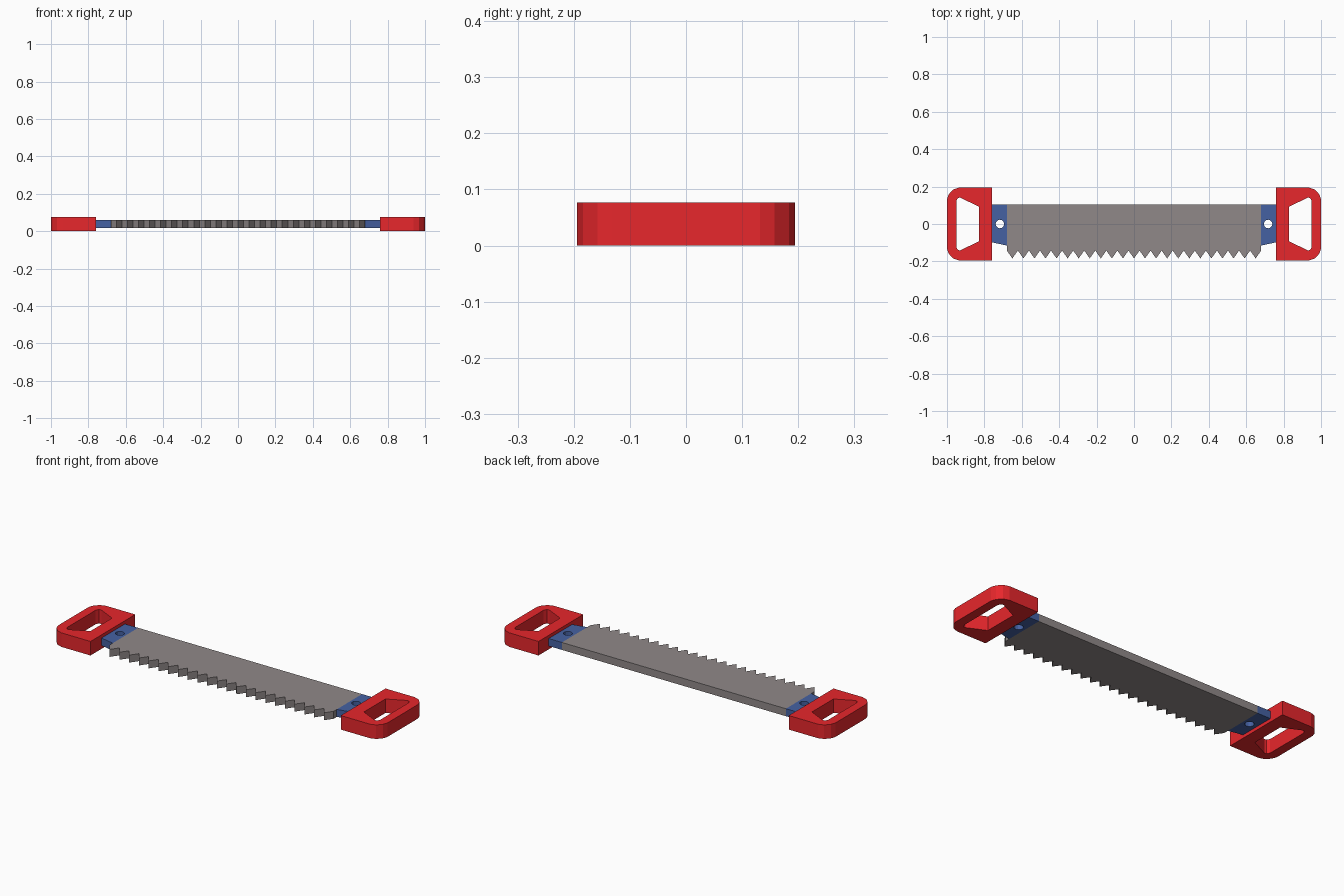
import bpy
import math

if "Cube" in bpy.data.objects:
    bpy.data.objects.remove(bpy.data.objects["Cube"])


def material(name, color):
    mat = bpy.data.materials.new(name)
    mat.diffuse_color = (*color, 1)
    mat.use_nodes = True
    mat.node_tree.nodes["Principled BSDF"].inputs["Base Color"].default_value = mat.diffuse_color
    return mat


def plate(name, loops, z0, z1, mat):
    """Extruded flat plate; the first loop is the outline, others are holes."""
    curve = bpy.data.curves.new(name + "_profile", 'CURVE')
    curve.dimensions = '2D'
    curve.fill_mode = 'BOTH'
    curve.extrude = (z1 - z0) / 2
    for loop in loops:
        spline = curve.splines.new('POLY')
        spline.points.add(len(loop) - 1)
        for point, (x, y) in zip(spline.points, loop):
            point.co = (x, y, 0, 1)
        spline.use_cyclic_u = True
    temp = bpy.data.objects.new(name + "_temp", curve)
    bpy.context.collection.objects.link(temp)
    bpy.context.view_layer.update()
    deps = bpy.context.evaluated_depsgraph_get()
    mesh = bpy.data.meshes.new_from_object(temp.evaluated_get(deps))
    bpy.data.objects.remove(temp)
    bpy.data.curves.remove(curve)
    mesh.name = name
    mesh.materials.clear()
    mesh.materials.append(mat)
    for poly in mesh.polygons:
        poly.use_smooth = False
        poly.material_index = 0
    obj = bpy.data.objects.new(name, mesh)
    obj.location.z = (z0 + z1) / 2
    bpy.context.collection.objects.link(obj)
    return obj


def symmetric(half):
    """Complete an upper half outline with its reflection across y = 0."""
    return half + [(x, -y) for x, y in reversed(half)]


red = material("red_plastic", (0.8, 0.02, 0.025))
blue = material("blue_metal", (0.06, 0.12, 0.36))
steel = material("steel", (0.28, 0.25, 0.25))

HANDLE_TOP = 0.077
Z0, Z1 = 0.018, 0.059
BLADE_X, HANDLE_X, BACK_Y = 0.68, 0.76, 0.105

# Blade with a row of triangular teeth
teeth = 23
pitch = 2 * BLADE_X / teeth
edge = [(BLADE_X, BACK_Y), (-BLADE_X, BACK_Y)]
for i in range(teeth):
    x = -BLADE_X + i * pitch
    edge += [(x, -0.142), (x + pitch / 2, -0.184)]
edge.append((BLADE_X, -0.142))
plate("blade", [edge], Z0, Z1, steel)

# Handle outline and hand hole
grip = symmetric([(HANDLE_X, 0.194), (0.937, 0.194), (0.968, 0.184),
                  (0.991, 0.158), (1.0, 0.132)])
hand_hole = symmetric([(0.83, 0.093), (0.929, 0.141), (0.941, 0.140),
                       (0.95, 0.123)])

# Bracket outline and bolt hole
bracket = [(BLADE_X, BACK_Y), (HANDLE_X, BACK_Y),
           (HANDLE_X, -0.098), (BLADE_X, -0.115)]
bolt_hole = [(0.717 + 0.023 * math.cos(a * math.tau / 12),
              0.023 * math.sin(a * math.tau / 12)) for a in range(12)]

for side, s in (("left", -1), ("right", 1)):
    def flip(loop):
        return [(s * x, y) for x, y in loop]
    plate(side + "_handle", [flip(grip), flip(hand_hole)], 0, HANDLE_TOP, red)
    plate(side + "_bracket", [flip(bracket), flip(bolt_hole)], Z0, Z1, blue)
